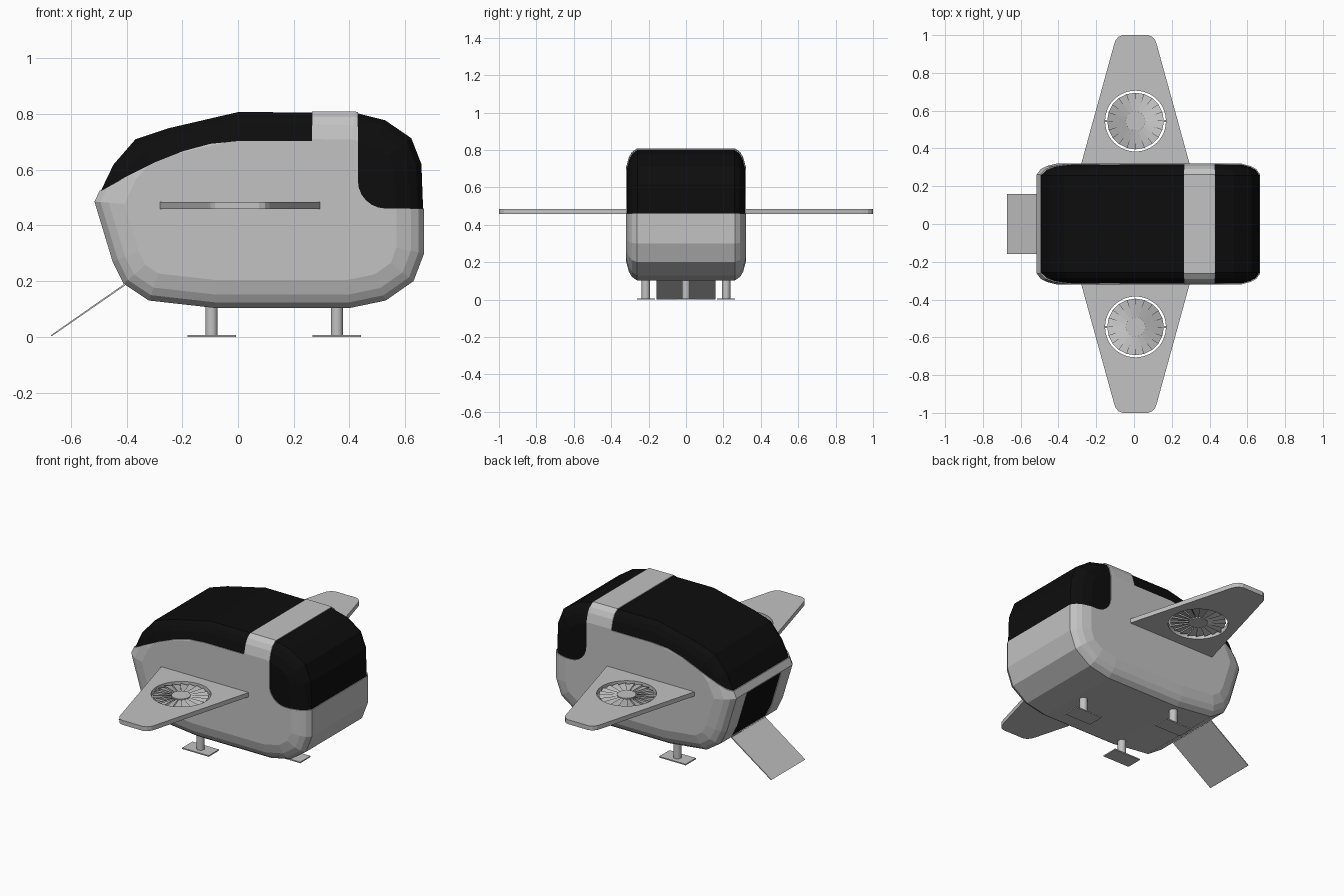
import bpy, bmesh, math
from mathutils import Vector

if "Cube" in bpy.data.objects:
    bpy.data.objects.remove(bpy.data.objects["Cube"])


def material(name, rgb):
    m = bpy.data.materials.new(name)
    m.diffuse_color = (*rgb, 1)
    m.use_nodes = True
    m.node_tree.nodes["Principled BSDF"].inputs["Base Color"].default_value = m.diffuse_color
    return m


SILVER = material("silver", (0.54, 0.54, 0.54))
BLACK = material("gloss_black", (0.004, 0.004, 0.004))


def finish(name, bm, mat):
    bmesh.ops.recalc_face_normals(bm, faces=bm.faces)
    mesh = bpy.data.meshes.new(name)
    bm.to_mesh(mesh)
    bm.free()
    mesh.materials.append(mat)
    ob = bpy.data.objects.new(name, mesh)
    bpy.context.collection.objects.link(ob)
    return ob


def loft(name, rings, mat):
    """Closed solid through a list of matching point rings."""
    bm = bmesh.new()
    rows = [[bm.verts.new(p) for p in ring] for ring in rings]
    n = len(rows[0])
    for a, b in zip(rows, rows[1:]):
        for i in range(n):
            j = (i + 1) % n
            bm.faces.new((a[i], a[j], b[j], b[i]))
    bm.faces.new(rows[0])
    bm.faces.new(rows[-1][::-1])
    return finish(name, bm, mat)


def side_prism(name, pts, half, mat):
    return loft(name, [[(x, y, z) for x, z in pts] for y in (-half, half)], mat)


def flat_prism(name, pts, z0, z1, mat):
    return loft(name, [[(x, y, z) for x, y in pts] for z in (z0, z1)], mat)


def circle(cx, cy, r, n):
    return [(cx + r * math.cos(2 * math.pi * i / n),
             cy + r * math.sin(2 * math.pi * i / n)) for i in range(n)]


def rect(cx, cy, hx, hy):
    return [(cx - hx, cy - hy), (cx + hx, cy - hy), (cx + hx, cy + hy), (cx - hx, cy + hy)]


def carve(ob, cutters):
    """Subtract the cutters, bake the result and remove them."""
    for c in cutters:
        c.hide_render = True
        mod = ob.modifiers.new("cut", 'BOOLEAN')
        mod.operation, mod.solver, mod.object = 'DIFFERENCE', 'EXACT', c
    dg = bpy.context.evaluated_depsgraph_get()
    dg.update()
    mesh = bpy.data.meshes.new_from_object(ob.evaluated_get(dg))
    ob.modifiers.clear()
    ob.data = mesh
    for c in cutters:
        bpy.data.objects.remove(c)


def inset(pts, d):
    """Move every edge of a counter-clockwise outline inward by d."""
    out = []
    for i, p in enumerate(pts):
        p = Vector(p)
        e1 = (p - Vector(pts[i - 1])).normalized()
        e2 = (Vector(pts[(i + 1) % len(pts)]) - p).normalized()
        n1, n2 = Vector((-e1.y, e1.x)), Vector((-e2.y, e2.x))
        out.append(p + (n1 + n2) * d / (1 + n1.dot(n2)))
    return out


# Body outline in side view
PROFILE = [(-0.515, 0.485), (-0.45, 0.27), (-0.41, 0.19), (-0.32, 0.13), (-0.08, 0.103),
           (0.40, 0.103), (0.53, 0.13), (0.63, 0.20), (0.668, 0.30), (0.668, 0.46),
           (0.662, 0.62), (0.625, 0.715), (0.53, 0.78), (0.42, 0.808), (0.0, 0.81),
           (-0.25, 0.752), (-0.37, 0.712), (-0.45, 0.62)]
ROUNDING = [(0.32, 0.10), (0.306, 0.048), (0.29, 0.02), (0.262, 0.0)]  # half width, inset


def body_shell(name, shrink, mat):
    steps = [(-y, d) for y, d in ROUNDING] + ROUNDING[::-1]
    rings = []
    for y, d in steps:
        y -= math.copysign(shrink, y)
        rings.append([(p[0], y, p[1]) for p in inset(PROFILE, d + shrink)])
    return loft(name, rings, mat)


# Dark glazing core shows wherever the hull is cut open
body_shell("dark_glazing", 0.004, BLACK)
hull = body_shell("hull", 0.0, SILVER)

canopy_edge = [(-0.7, 0.50), (-0.49, 0.525), (-0.40, 0.575), (-0.30, 0.625), (-0.20, 0.665),
               (-0.10, 0.692), (0.0, 0.702), (0.265, 0.702), (0.265, 0.95), (-0.7, 0.95)]
rear_edge = [(0.43, 0.95)]
for k in range(7):
    t = math.pi + k * math.pi / 12
    rear_edge.append((0.53 + 0.10 * math.cos(t), 0.56 + 0.10 * math.sin(t)))
rear_edge += [(0.8, 0.46), (0.8, 0.95)]
doorway = [(-0.7, 0.195), (-0.3, 0.195), (-0.3, 0.478), (-0.7, 0.478)]
carve(hull, [side_prism("canopy_cutter", canopy_edge, 0.5, BLACK),
             side_prism("rear_cutter", rear_edge, 0.5, BLACK),
             side_prism("door_cutter", doorway, 0.16, BLACK)])

# Lowered entry ramp
side_prism("ramp", [(-0.41, 0.188), (-0.672, 0.005), (-0.668, 0.002), (-0.405, 0.184)],
           0.158, SILVER)

# Wings with ducted fans
FAN_X, FAN_Y = 0.008, 0.545
WING = [(-0.29, 0.28), (0.305, 0.28), (0.122, 0.945), (0.113, 0.972), (0.097, 0.991),
        (0.075, 1.0), (-0.06, 1.0), (-0.082, 0.991), (-0.098, 0.972), (-0.107, 0.945)]


def fan(name, cx, cy, side):
    """Ring of pitched blades around a hub."""
    bm = bmesh.new()
    n = 20
    for i in range(n):
        a0, a1 = (2 * math.pi * (i + k) / n for k in (0, 1.0))
        quad = [(0.045, a0, 0.476), (0.15, a0, 0.478), (0.15, a1, 0.468), (0.045, a1, 0.470)]
        top = [bm.verts.new((cx + r * math.cos(a), cy + side * r * math.sin(a), z))
               for r, a, z in quad]
        low = [bm.verts.new(v.co - Vector((0, 0, 0.003))) for v in top]
        bm.faces.new(top)
        bm.faces.new(low[::-1])
        for j in range(4):
            k = (j + 1) % 4
            bm.faces.new((top[j], low[j], low[k], top[k]))
    return finish(name, bm, SILVER)


for label, s in (("front", -1), ("back", 1)):
    wing = flat_prism(label + "_wing", [(x, s * y) for x, y in WING], 0.458, 0.484, SILVER)
    carve(wing, [flat_prism("duct_cutter", circle(FAN_X, s * FAN_Y, 0.161, 48), 0.4, 0.55, SILVER)])
    fan(label + "_fan_blades", FAN_X, s * FAN_Y, s)
    flat_prism(label + "_fan_hub", circle(FAN_X, s * FAN_Y, 0.052, 24), 0.464, 0.479, SILVER)
    for side, dx in (("left", -0.155), ("right", 0.155)):
        flat_prism(f"{label}_{side}_fan_strut", rect(FAN_X + dx, s * FAN_Y, 0.012, 0.006),
                   0.466, 0.474, SILVER)

# Landing legs with flat feet
for label, x, y in (("front_leg", -0.095, -0.215), ("back_leg", -0.095, 0.215),
                    ("tail_leg", 0.355, 0.0)):
    leg = flat_prism(label, circle(x, y, 0.022, 20), 0.004, 0.16, SILVER)
    for f in leg.data.polygons:
        f.use_smooth = abs(f.normal.z) < 0.5
    flat_prism(label + "_foot", rect(x, y, 0.087, 0.048), 0.0, 0.007, SILVER)
